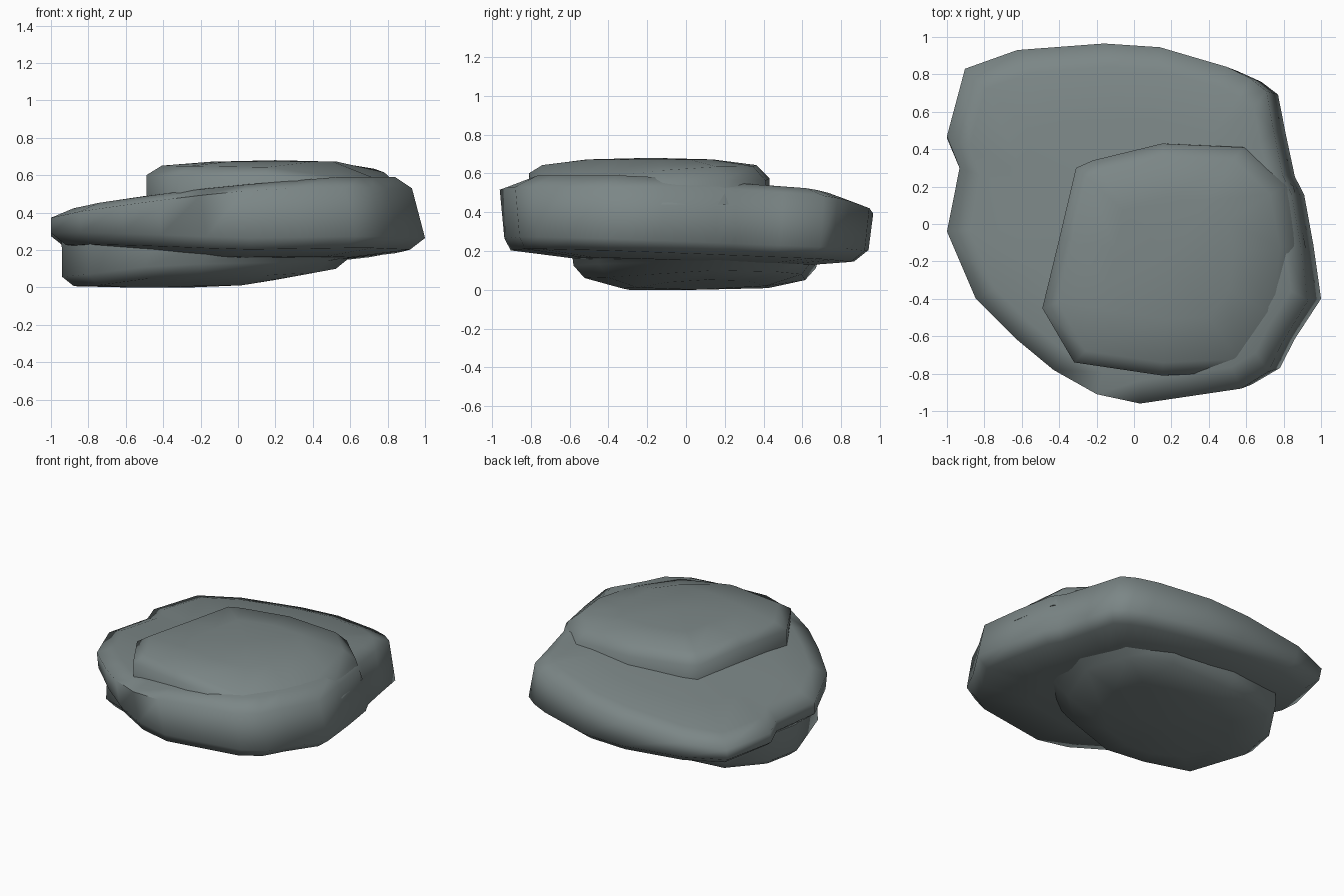
import bpy, math

if "Cube" in bpy.data.objects:
    bpy.data.objects.remove(bpy.data.objects["Cube"])

# single stone colour
stone = bpy.data.materials.new("grey_green_stone")
stone.diffuse_color = (0.20, 0.24, 0.24, 1)
stone.use_nodes = True
stone.node_tree.nodes["Principled BSDF"].inputs["Base Color"].default_value = stone.diffuse_color


def slab(name, outline, centre, rings, z_low, z_high):
    """Loft an outline through rings (sx, sy, dx, dy, z rule), closed by fans."""
    cx, cy = centre
    n = len(outline)
    verts, faces = [], []
    for sx, sy, dx, dy, rule in rings:
        for x, y in outline:
            px = cx + (x - cx) * sx + dx
            py = cy + (y - cy) * sy + dy
            verts.append((px, py, max(0.0, rule(px, py))))
    for r in range(len(rings) - 1):
        for i in range(n):
            j = (i + 1) % n
            a, b = r * n, (r + 1) * n
            faces.append((a + i, a + j, b + j, b + i))
    low, high = len(verts), len(verts) + 1
    verts += [(cx, cy, z_low), (cx, cy, z_high)]
    top = (len(rings) - 1) * n
    for i in range(n):
        j = (i + 1) % n
        faces.append((low, j, i))
        faces.append((high, top + i, top + j))
    mesh = bpy.data.meshes.new(name)
    mesh.from_pydata(verts, [], faces)
    mesh.materials.append(stone)
    ob = bpy.data.objects.new(name, mesh)
    bpy.context.collection.objects.link(ob)
    bpy.ops.object.select_all(action='DESELECT')
    ob.select_set(True)
    bpy.context.view_layer.objects.active = ob
    bpy.ops.object.shade_smooth_by_angle(angle=math.radians(80))
    return ob


# outlines, counter-clockwise seen from above
middle = [(-1, -0.04), (-0.84, -0.40), (-0.61, -0.62), (-0.41, -0.78),
          (-0.17, -0.91), (0.07, -0.96), (0.35, -0.92), (0.63, -0.88),
          (0.78, -0.79), (0.86, -0.63), (1.0, -0.41), (0.96, -0.12),
          (0.91, 0.16), (0.86, 0.26), (0.81, 0.50), (0.77, 0.71),
          (0.68, 0.78), (0.55, 0.84), (0.18, 0.945), (-0.13, 0.965),
          (-0.61, 0.93), (-0.90, 0.83), (-1, 0.47), (-0.93, 0.30)]
lower = [(-0.94, 0.08), (-0.80, -0.36), (-0.50, -0.52), (-0.20, -0.58),
         (0.20, -0.45), (0.48, -0.20), (0.60, 0.15), (0.50, 0.50),
         (0.20, 0.65), (-0.30, 0.67), (-0.72, 0.58), (-0.90, 0.30)]
upper = [(-0.49, -0.45), (-0.32, -0.74), (0.15, -0.81), (0.60, -0.79),
         (0.82, -0.52), (0.86, -0.12), (0.80, 0.20), (0.58, 0.41),
         (0.15, 0.43), (-0.22, 0.34), (-0.31, 0.30), (-0.40, -0.08)]


# height rules
def underside(x, y):
    return 0.17 + 0.06 * max(0, -x) + 0.02 * max(0, x) - 0.035 * y


def shoulder(x, y):
    return min(0.53, 0.46 + 0.09 * x - 0.055 * y)


def crown(x, y):
    return min(0.59, 0.46 + 0.09 * x - 0.055 * y + 0.04)


def foot(x, y):
    return (0.005 + 0.16 * max(0, x + 0.05) + 0.02 * max(0, y)
            + 0.25 * max(0, -y - 0.3) + 0.2 * max(0, y - 0.45))


def corner_drop(x, y):
    """Slope the front right corner of the cap down into the slab."""
    return 0.22 * max(0, 0.82 * (x - 0.25) - 0.57 * (y + 0.75))


# broad middle slab
slab("middle_slab", middle, (0, 0), [
    (0.60, 0.60, 0, 0, lambda x, y: underside(x, y) - 0.03),
    (0.92, 0.92, 0, -0.02, underside),
    (1.00, 0.975, 0, 0, lambda x, y: underside(x, y) + 0.06),
    (0.965, 1.00, -0.035, 0, shoulder),
    (0.86, 0.87, -0.02, 0, crown),
    (0.60, 0.60, 0, 0, lambda x, y: crown(x, y) + 0.02),
], 0.14, 0.53)

# smaller slab underneath, flaring into the middle one
slab("lower_slab", lower, (-0.25, 0.05), [
    (0.60, 0.60, 0, 0, lambda x, y: foot(x, y) - 0.005),
    (0.91, 0.91, 0, 0, foot),
    (1.00, 1.00, 0, 0, lambda x, y: foot(x, y) + 0.05),
    (1.12, 1.04, 0.08, 0.01, lambda x, y: 0.25 - 0.06 * max(0, x)),
], 0.0, 0.22)

# cap layer on top
slab("upper_slab", upper, (0.20, -0.18), [
    (1.04, 1.00, 0.03, 0, lambda x, y: 0.44),
    (1.00, 1.00, 0, 0, lambda x, y: 0.60 - 0.06 * max(0, y)
     - 0.04 * max(0, x - 0.3) - corner_drop(x, y)),
    (0.88, 0.89, 0, 0,
     lambda x, y: 0.645 - 0.015 * x - corner_drop(x, y)),
    (0.50, 0.52, 0, 0, lambda x, y: 0.672 - 0.7 * corner_drop(x, y)),
], 0.44, 0.68)
